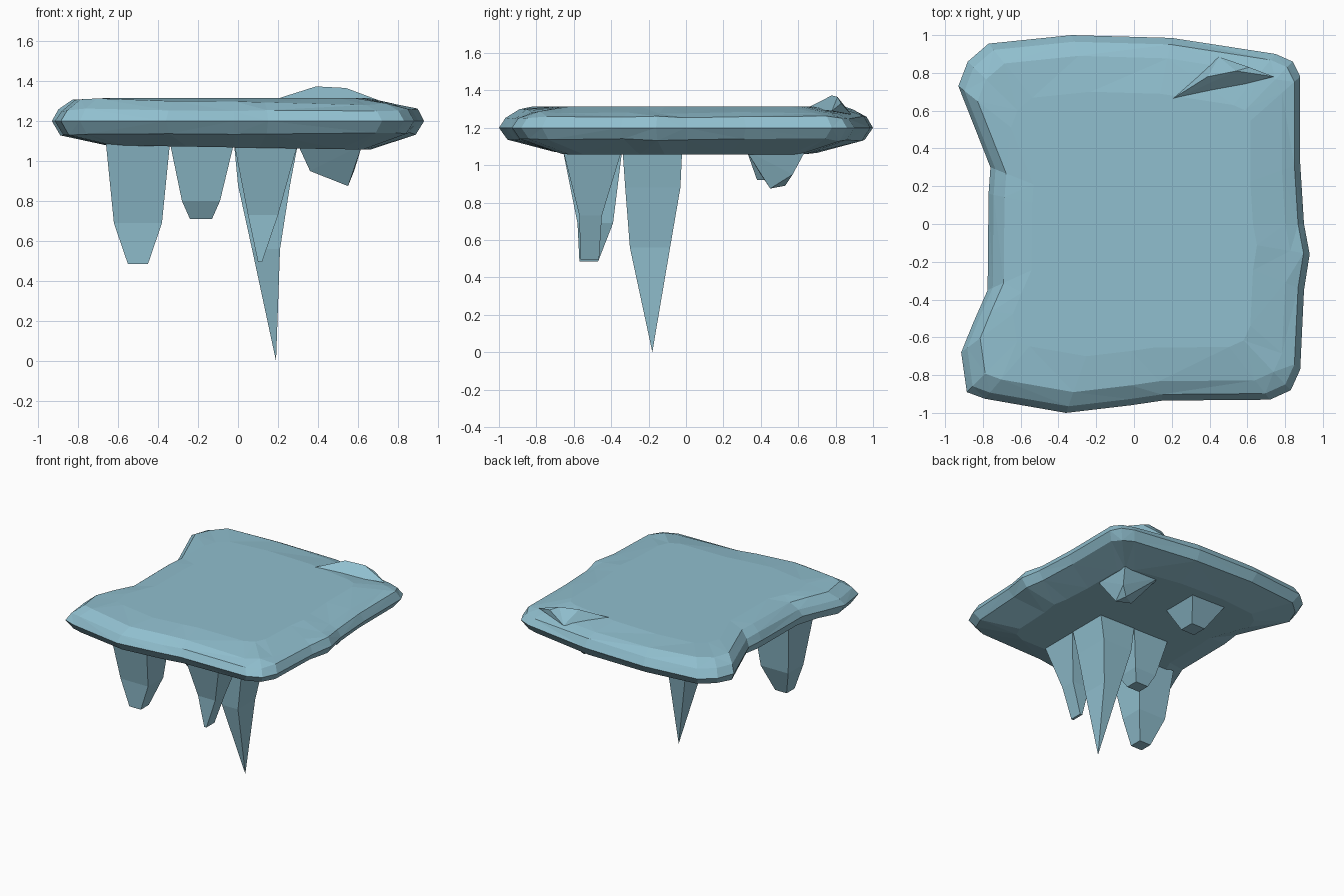
import bpy, bmesh, random

if "Cube" in bpy.data.objects:
    bpy.data.objects.remove(bpy.data.objects["Cube"])

random.seed(4)
ice = bpy.data.materials.new("pale_ice")
ice.diffuse_color = (0.28, 0.52, 0.62, 1)
ice.use_nodes = True
ice.node_tree.nodes["Principled BSDF"].inputs["Base Color"].default_value = ice.diffuse_color


def finish(name, bm):
    bmesh.ops.remove_doubles(bm, verts=bm.verts, dist=0.0005)
    bmesh.ops.triangulate(bm, faces=bm.faces)
    bmesh.ops.recalc_face_normals(bm, faces=bm.faces)
    me = bpy.data.meshes.new(name)
    bm.to_mesh(me)
    bm.free()
    me.materials.append(ice)
    ob = bpy.data.objects.new(name, me)
    bpy.context.collection.objects.link(ob)
    return ob


def loft(name, loops):
    """Skin a stack of equal-length point loops and cap both ends."""
    bm = bmesh.new()
    rings = [[bm.verts.new(p) for p in loop] for loop in loops]
    n = len(rings[0])
    for a, b in zip(rings, rings[1:]):
        for i in range(n):
            j = (i + 1) % n
            bm.faces.new((a[i], a[j], b[j], b[i]))
    bm.faces.new(rings[0][::-1])
    bm.faces.new(rings[-1])
    return finish(name, bm)


# Slab: irregular outline repeated at several heights
outline = [(-.93, .73), (-.88, .86), (-.77, .955), (-.33, 1), (.2, .985),
           (.75, .90), (.84, .86), (.88, .78), (.88, .32), (.9, 0),
           (.93, -.16), (.9, -.35), (.88, -.77), (.83, -.88), (.72, -.93),
           (.15, -.935), (-.02, -.96), (-.36, -1), (-.79, -.925),
           (-.885, -.89), (-.915, -.68), (-.85, -.52), (-.775, -.35),
           (-.77, .16), (-.76, .3)]
# z, scale, z tilt along x, jitter
layers = [(1.068, .71, -.012, 0), (1.135, .955, 0, .008), (1.2, 1, 0, 0),
          (1.255, .965, 0, .008), (1.295, .89, -.015, .006), (1.315, .70, 0, 0)]
loft("ice_slab", [[(x * s, y * s, z + t * x + random.uniform(-j, j))
                   for x, y in outline] for z, s, t, j in layers])


# Icicles: stacked four-sided sections (z, x0, x1, y0, y1)
def icicle(name, sections):
    loft(name, [[(x0, y0, z), (x1, y0, z), (x1, y1, z), (x0, y1, z)]
                for z, x0, x1, y0, y1 in sections])


icicle("front_left_icicle", [(1.09, -.66, -.34, -.66, -.34),
                             (.69, -.62, -.38, -.58, -.39),
                             (.485, -.55, -.45, -.57, -.47)])
icicle("middle_left_icicle", [(1.09, -.34, -.02, -.34, -.02),
                              (.80, -.28, -.09, -.28, -.09),
                              (.71, -.24, -.13, -.23, -.13)])
icicle("front_right_icicle", [(1.09, -.02, .30, -.66, -.34),
                              (.73, .05, .20, -.57, -.45),
                              (.495, .10, .12, -.565, -.465)])
icicle("longest_icicle", [(1.09, -.02, .30, -.34, -.02),
                          (.88, .0, .26, -.325, -.03),
                          (.56, .07, .21, -.30, -.085),
                          (0, .19, .19, -.18, -.18)])
icicle("back_left_stub", [(1.09, -.34, -.02, .32, .64),
                          (.92, -.25, -.13, .38, .50)])


# Slanted stub and top ridge: convex lumps around a few points
def lump(name, points):
    bm = bmesh.new()
    for p in points:
        bm.verts.new(p)
    bmesh.ops.convex_hull(bm, input=bm.verts)
    finish(name, bm)


lump("back_right_stub", [(.30, .32, 1.08), (.62, .32, 1.08), (.62, .64, 1.08),
                         (.30, .64, 1.08), (.36, .40, .95), (.55, .45, .875),
                         (.52, .53, .89), (.58, .57, .95)])
lump("top_ridge", [(.16, .635, 1.30), (.45, .885, 1.27), (.74, .78, 1.29),
                   (.39, .78, 1.373), (.54, .81, 1.365), (.61, .83, 1.33)])
